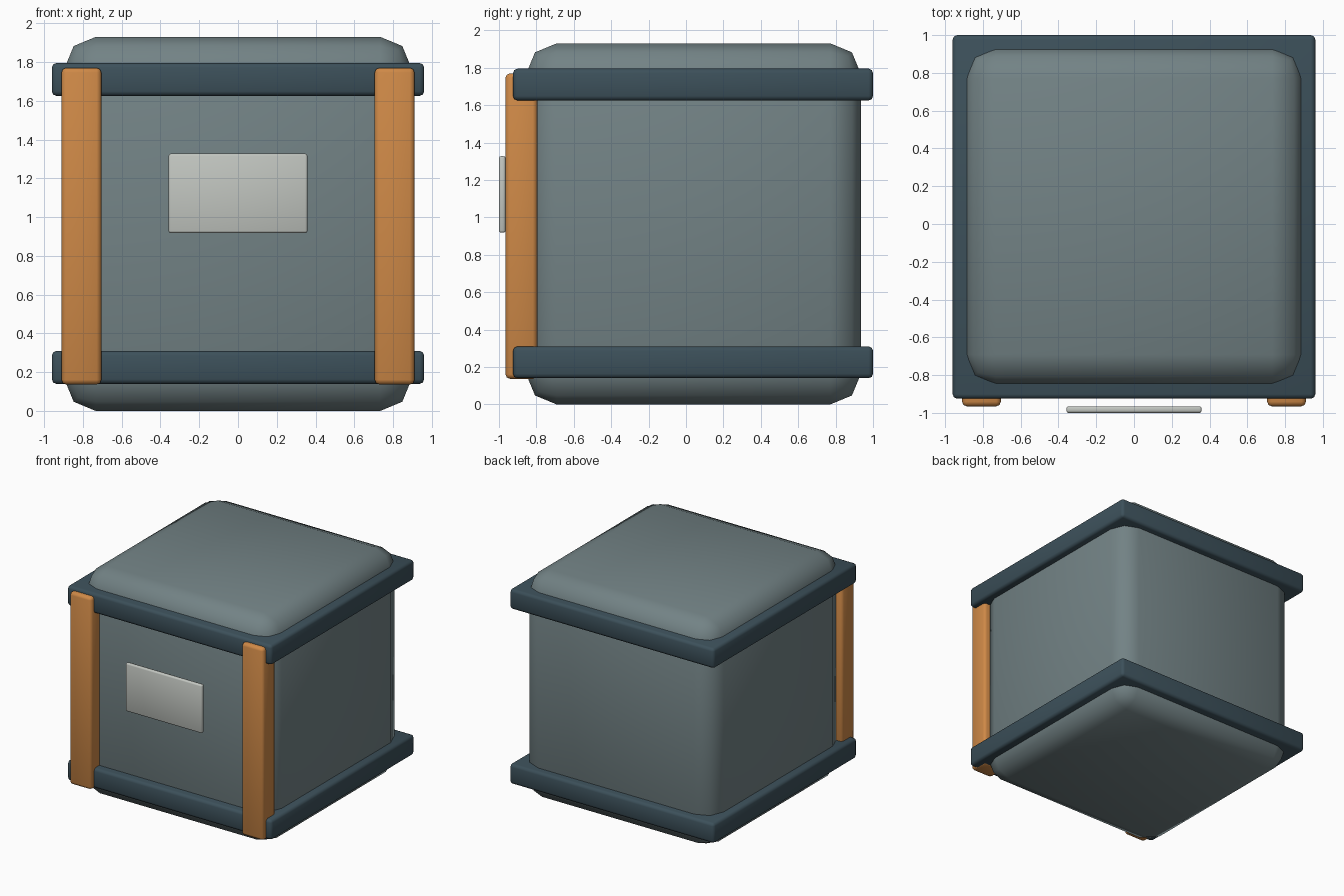
import bpy
import math

cube = bpy.data.objects.get("Cube")
if cube:
    bpy.data.objects.remove(cube, do_unlink=True)


def material(name, color):
    mat = bpy.data.materials.new(name)
    mat.use_nodes = True
    rgba = (*color, 1.0)
    mat.diffuse_color = rgba
    mat.node_tree.nodes["Principled BSDF"].inputs["Base Color"].default_value = rgba
    return mat


def rounded_box(name, low, high, bevel, segments, mat):
    """Box between two corners with rounded, smooth-shaded edges."""
    center = [(a + b) / 2 for a, b in zip(low, high)]
    bpy.ops.mesh.primitive_cube_add(size=1, location=center)
    obj = bpy.context.object
    obj.name = name
    obj.scale = [b - a for a, b in zip(low, high)]
    bpy.ops.object.transform_apply(location=False, rotation=False, scale=True)
    mod = obj.modifiers.new("Rounded edges", "BEVEL")
    mod.width = bevel
    mod.segments = segments
    bpy.ops.object.modifier_apply(modifier=mod.name)
    bpy.ops.object.shade_smooth_by_angle(angle=math.radians(60))
    obj.data.materials.append(mat)
    return obj


slate = material("slate grey", (0.17, 0.225, 0.235))
navy = material("dark blue grey", (0.045, 0.08, 0.102))
orange = material("orange", (0.62, 0.25, 0.063))
pale = material("pale grey", (0.54, 0.565, 0.53))

# Main body with wide soft edges
rounded_box("body", (-0.895, -0.855, 0), (0.895, 0.935, 1.93), 0.163, 2, slate)

# Bands around the bottom and top
for name, z in (("bottom_band", 0.14), ("top_band", 1.625)):
    rounded_box(name, (-0.96, -0.925, z), (0.96, 1.0, z + 0.17), 0.024, 2, navy)

# Upright straps on the front corners
for name, x in (("right_strap", -0.91), ("left_strap", 0.705)):
    rounded_box(name, (x, -0.965, 0.137), (x + 0.205, -0.795, 1.77), 0.024, 2, orange)

# Front label plate
rounded_box("label_plate", (-0.358, -1.0, 0.918), (0.358, -0.965, 1.327), 0.011, 2, pale)
